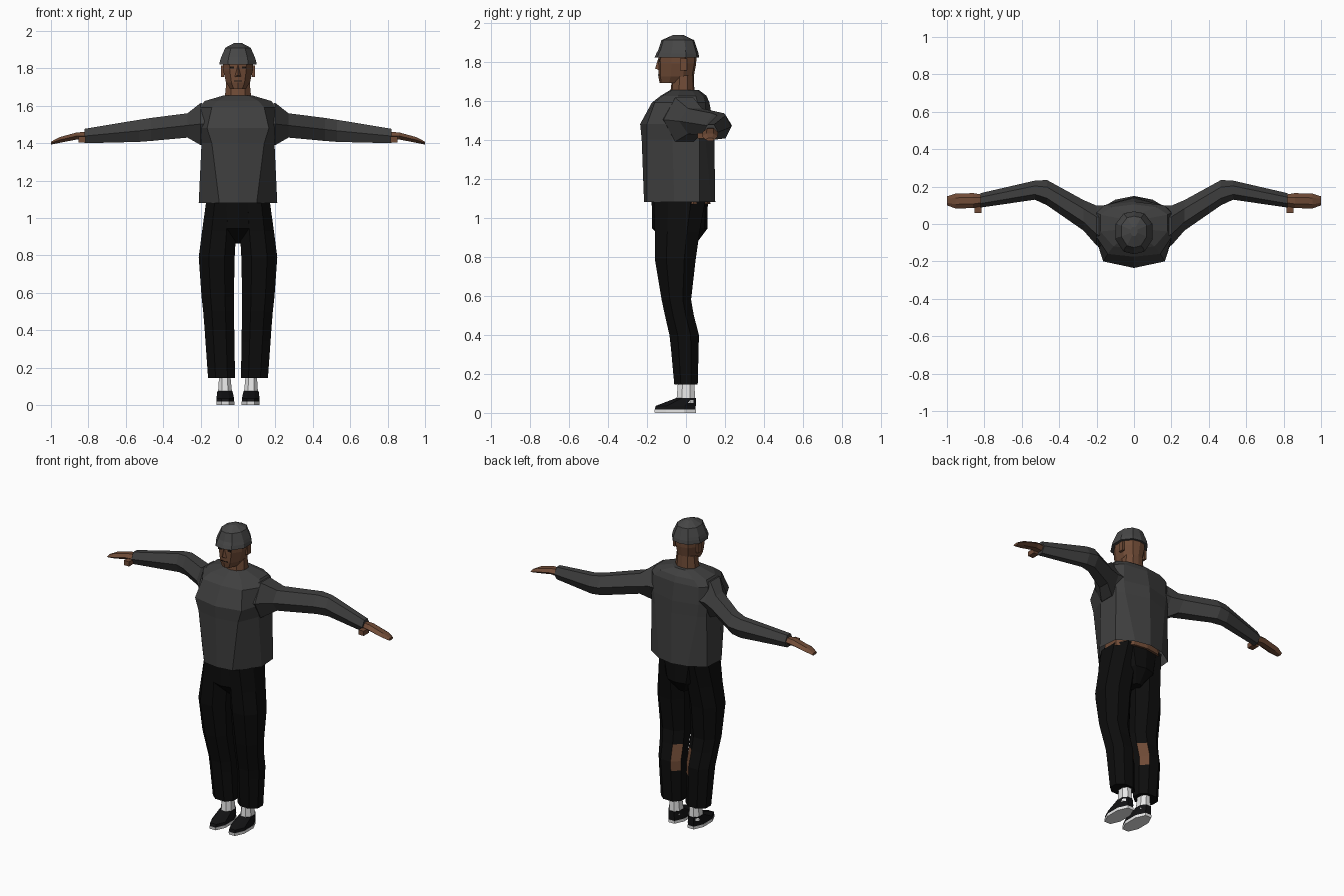
import bpy, bmesh

if "Cube" in bpy.data.objects:
    bpy.data.objects.remove(bpy.data.objects["Cube"])


def material(name, rgb):
    m = bpy.data.materials.new(name)
    m.diffuse_color = (*rgb, 1)
    m.use_nodes = True
    m.node_tree.nodes["Principled BSDF"].inputs["Base Color"].default_value = m.diffuse_color
    return m


SKIN = material("brown skin", (0.16, 0.07, 0.037))
SHIRT = material("charcoal cloth", (0.05, 0.05, 0.05))
CAP = material("grey cap cloth", (0.062, 0.062, 0.062))
PANTS = material("black trousers", (0.004, 0.004, 0.004))
SHOE = material("black canvas", (0.006, 0.006, 0.007))
WHITE = material("white", (0.8, 0.8, 0.8))
DARK = material("dark eye", (0.012, 0.008, 0.006))


def loft(name, rings, mats, caps=(True, True), rule=None, side=1):
    """Skin closed rings of (x, y, z) points; rule(row, column) picks a material."""
    bm = bmesh.new()
    loops = [[bm.verts.new((x * side, y, z)) for x, y, z in r] for r in rings]
    n = len(loops[0])
    for i in range(len(loops) - 1):
        for j in range(n):
            k = (j + 1) % n
            f = bm.faces.new((loops[i][j], loops[i][k], loops[i + 1][k], loops[i + 1][j]))
            f.material_index = rule(i, j) if rule else 0
    if caps[0]:
        bm.faces.new(loops[0][::-1])
    if caps[1]:
        bm.faces.new(loops[-1])
    bmesh.ops.recalc_face_normals(bm, faces=bm.faces)
    me = bpy.data.meshes.new(name)
    bm.to_mesh(me)
    bm.free()
    for m in mats:
        me.materials.append(m)
    ob = bpy.data.objects.new(name, me)
    bpy.context.collection.objects.link(ob)
    return ob


def mirrored(half, z):
    """Full ring from a half outline running front centre to back centre."""
    return [(x, y, z) for x, y in half] + [(-x, y, z) for x, y in half[-2:0:-1]]


def oval(z, w, yf, yb):
    d = yb - yf
    return mirrored([(0, yf), (w * .55, yf + .06 * d), (w, yf + .35 * d),
                     (w, yf + .7 * d), (w * .55, yb - .05 * d), (0, yb)], z)


def octagon(z, x0, x1, y0, y1, c=.28):
    a, b = (x1 - x0) * c, (y1 - y0) * c
    return [(x0 + a, y0, z), (x1 - a, y0, z), (x1, y0 + b, z), (x1, y1 - b, z),
            (x1 - a, y1, z), (x0 + a, y1, z), (x0, y1 - b, z), (x0, y0 + b, z)]


def hexagon(x, y0, y1, z0, z1):
    m, d = (z0 + z1) / 2, (y1 - y0) * .28
    return [(x, y0, m), (x, y0 + d, z1), (x, y1 - d, z1),
            (x, y1, m), (x, y1 - d, z0), (x, y0 + d, z0)]


def box(name, x0, x1, y0, y1, z0, z1, mat, side=1):
    return loft(name, [[(x0, y0, z), (x1, y0, z), (x1, y1, z), (x0, y1, z)]
                       for z in (z0, z1)], [mat], side=side)


# Sweater body, open at the hem
torso = [
    (1.08, [(0, -.215), (.10, -.20), (.21, -.06), (.20, .07), (.10, .13), (0, .15)]),
    (1.40, [(0, -.227), (.14, -.20), (.195, -.07), (.195, .07), (.15, .10), (0, .145)]),
    (1.48, [(0, -.235), (.165, -.20), (.20, -.09), (.20, .07), (.16, .10), (0, .14)]),
    (1.59, [(0, -.175), (.14, -.16), (.20, -.07), (.20, .06), (.16, .10), (0, .12)]),
    (1.625, [(0, -.13), (.11, -.12), (.18, -.04), (.18, .05), (.12, .09), (0, .105)]),
    (1.655, [(0, -.08), (.05, -.07), (.078, -.03), (.075, .03), (.04, .06), (0, .065)]),
]
loft("sweater_body", [mirrored(h, z) for z, h in torso], [SHIRT], caps=(False, True))
loft("waist", [oval(1.07, .17, -.165, .125), oval(1.22, .16, -.16, .11)], [SKIN])

# Trouser seat
loft("trouser_seat", [oval(1.10, .165, -.176, .112), oval(.945, .12, -.174, .11),
                      oval(.865, .035, -.09, .05)], [PANTS])

# Head and neck
loft("neck", [oval(1.60, .075, -.085, .045), oval(1.73, .062, -.07, .04)], [SKIN])
loft("head", [oval(1.69, .042, -.135, .0), oval(1.725, .064, -.142, .04),
              oval(1.79, .08, -.142, .052), oval(1.85, .083, -.14, .055)], [SKIN])
loft("nose", [[(-.017, -.137, 1.755), (.017, -.137, 1.755), (0, -.158, 1.765)],
              [(-.006, -.135, 1.815), (.006, -.135, 1.815), (0, -.143, 1.815)]], [SKIN])
box("mouth", -.022, .022, -.1425, -.134, 1.73, 1.734, DARK)

# Cap with a short rim
loft("cap", [oval(1.82, .10, -.162, .068), oval(1.842, .096, -.152, .064),
             oval(1.86, .09, -.142, .058), oval(1.91, .068, -.126, .042),
             oval(1.937, .018, -.065, -.015)], [CAP])

ARM = [(.13, -.14, .10, 1.41, 1.60), (.20, -.115, .098, 1.39, 1.615),
       (.27, -.035, .128, 1.43, 1.56), (.465, .10, .235, 1.412, 1.535),
       (.53, .13, .232, 1.407, 1.525), (.82, .088, .165, 1.40, 1.477)]
HAND = [(.80, .10, .155, 1.415, 1.46), (.86, .085, .165, 1.42, 1.458),
        (.955, .083, .162, 1.402, 1.432), (1.0, .10, .148, 1.393, 1.408)]
LEG = [(1.09, .005, .17, -.165, .10), (.93, .01, .192, -.16, .07),
       (.79, .018, .21, -.16, .05), (.58, .022, .195, -.125, .026),
       (.50, .021, .186, -.108, .04), (.40, .02, .178, -.085, .066),
       (.34, .019, .174, -.078, .065), (.145, .016, .16, -.06, .06)]

for side, tag in ((1, "left"), (-1, "right")):
    # Sleeve, hand and thumb
    loft(tag + "_sleeve", [hexagon(*s) for s in ARM], [SHIRT], side=side)
    loft(tag + "_hand", [hexagon(*s) for s in HAND], [SKIN], side=side)
    box(tag + "_thumb", .815, .852, .058, .11, 1.405, 1.435, SKIN, side)

    # Trouser leg with a bare patch behind the knee
    loft(tag + "_trouser_leg", [octagon(*s) for s in LEG], [PANTS, SKIN], side=side,
         rule=lambda i, j: int(i in (4, 5) and j == 5))

    # Sock and shoe
    loft(tag + "_sock", [octagon(.05, .03, .108, -.05, .048),
                         octagon(.17, .042, .10, -.04, .042)], [WHITE], side=side)
    loft(tag + "_sole", [octagon(0, .02, .116, -.16, .05),
                         octagon(.018, .02, .116, -.162, .05)], [WHITE], side=side)
    loft(tag + "_shoe", [octagon(.018, .021, .115, -.16, .049),
                         octagon(.036, .021, .115, -.155, .05),
                         octagon(.076, .03, .11, -.05, .05)], [SHOE], side=side)

    # Ear, eye and eyebrow
    box(tag + "_ear", .075, .09, -.03, .005, 1.755, 1.815, SKIN, side)
    box(tag + "_eye", .022, .044, -.139, -.130, 1.80, 1.811, DARK, side)
